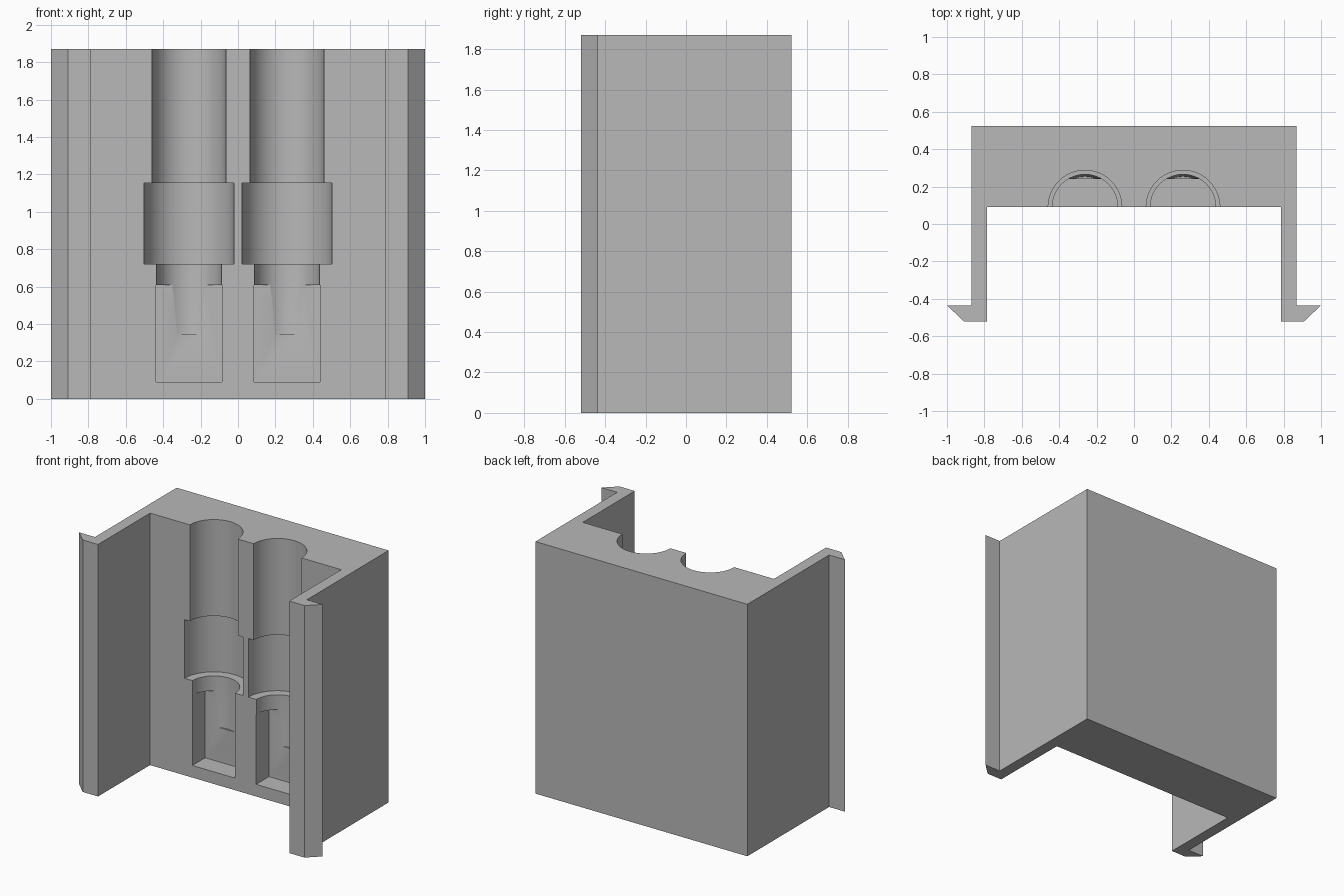
import bpy
import bmesh
import math

HEIGHT = 1.87
FRONT = 0.09      # y of the block's inner front face
SLOT_X = 0.262    # slot distance from the centre

if "Cube" in bpy.data.objects:
    bpy.data.objects.remove(bpy.data.objects["Cube"], do_unlink=True)

grey = bpy.data.materials.new("plain grey")
grey.use_nodes = True
colour = (0.48, 0.48, 0.48, 1)
grey.diffuse_color = colour
grey.node_tree.nodes["Principled BSDF"].inputs["Base Color"].default_value = colour


def make_object(name, bm):
    bmesh.ops.recalc_face_normals(bm, faces=bm.faces)
    mesh = bpy.data.meshes.new(name)
    bm.to_mesh(mesh)
    bm.free()
    mesh.materials.append(grey)
    obj = bpy.data.objects.new(name, mesh)
    bpy.context.collection.objects.link(obj)
    return obj


def stepped_cutter(name, x, profile, segments=64):
    """Round solid from (radius, height) pairs, bottom to top."""
    bm = bmesh.new()
    rings = []
    for r, z in profile:
        angles = [math.tau * i / segments for i in range(segments)]
        rings.append([bm.verts.new((x + r * math.cos(a), FRONT + r * math.sin(a), z))
                      for a in angles])
    for low, high in zip(rings, rings[1:]):
        for i in range(segments):
            j = (i + 1) % segments
            bm.faces.new((low[i], low[j], high[j], high[i]))
    bm.faces.new(rings[0])
    bm.faces.new(rings[-1])
    return make_object(name, bm)


def box_cutter(name, x, half_width, y0, y1, z0, z1):
    bm = bmesh.new()
    bmesh.ops.create_cube(bm, size=1)
    for v in bm.verts:
        v.co = (x + 2 * half_width * v.co.x,
                y0 + (v.co.y + 0.5) * (y1 - y0),
                z0 + (v.co.z + 0.5) * (z1 - z0))
    return make_object(name, bm)


# Housing: mirrored U outline with a hooked lip on each arm, extruded upward
half = [(0.785, FRONT), (0.785, -0.52), (0.91, -0.52), (1.0, -0.435),
        (0.87, -0.435), (0.87, 0.523)]
outline = half + [(-x, y) for x, y in reversed(half)]
bm = bmesh.new()
base = bm.faces.new([bm.verts.new((x, y, 0)) for x, y in outline])
top = bmesh.ops.extrude_face_region(bm, geom=[base])["geom"]
bmesh.ops.translate(bm, vec=(0, 0, HEIGHT),
                    verts=[e for e in top if isinstance(e, bmesh.types.BMVert)])
housing = make_object("clip_housing", bm)

# Two plug slots: stepped round channel over a rectangular pocket
channel = [(0.163, 0.345), (0.175, 0.61), (0.175, 0.72), (0.24, 0.72),
           (0.24, 1.155), (0.197, 1.155), (0.197, HEIGHT + 0.1)]
cutters = []
for side, x in (("left", SLOT_X), ("right", -SLOT_X)):
    cutters.append(stepped_cutter(side + "_channel_cutter", x, channel))
    cutters.append(box_cutter(side + "_pocket_cutter", x, 0.176, -0.1, 0.24, 0.09, 0.61))

bpy.context.view_layer.objects.active = housing
for cutter in cutters:
    cutter.hide_render = True
    cut = housing.modifiers.new(cutter.name, "BOOLEAN")
    cut.operation = "DIFFERENCE"
    cut.solver = "EXACT"
    cut.object = cutter
    bpy.ops.object.modifier_apply(modifier=cut.name)
for cutter in cutters:
    bpy.data.objects.remove(cutter, do_unlink=True)

# Smooth channel walls, sharp corners
bpy.ops.object.select_all(action="DESELECT")
housing.select_set(True)
bpy.ops.object.shade_smooth_by_angle(angle=math.radians(30))
